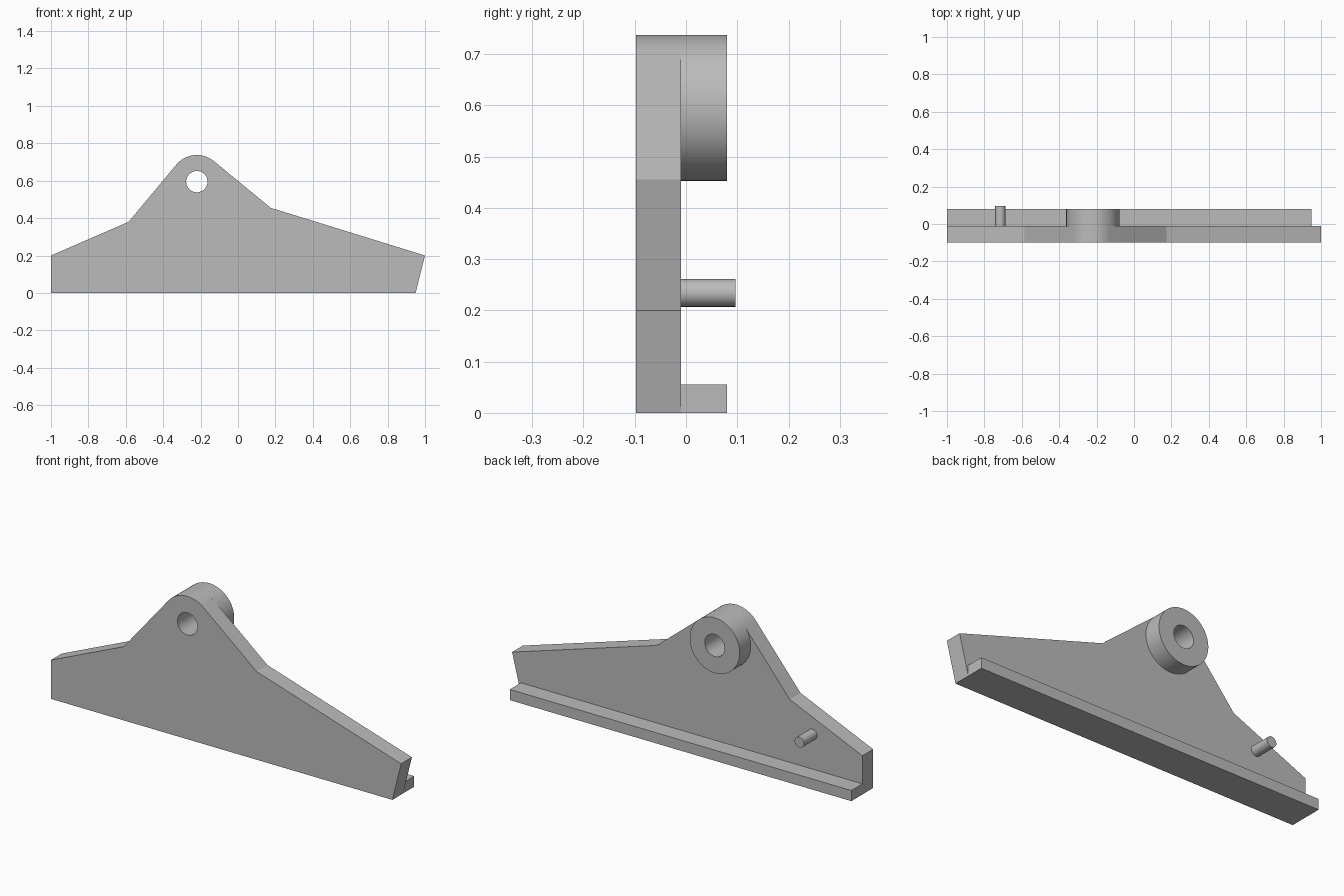
import bpy, bmesh
from math import sin, cos, pi, atan2, acos, hypot
from mathutils import Vector

cube = bpy.data.objects.get("Cube")
if cube:
    bpy.data.objects.remove(cube, do_unlink=True)

GREY = (0.5, 0.5, 0.5, 1)
grey = bpy.data.materials.new("plain grey")
grey.use_nodes = True
grey.diffuse_color = GREY
grey.node_tree.nodes["Principled BSDF"].inputs["Base Color"].default_value = GREY

FRONT, MID, BACK, PIN_END = -0.098, -0.01, 0.08, 0.097
PIVOT, BOSS_R, HOLE_R = (-0.22, 0.595), 0.1425, 0.057


def arc(centre, radius, start, end, steps):
    """Points from one angle to another, both included."""
    angles = [start + (end - start) * i / steps for i in range(steps + 1)]
    return [(centre[0] + radius * cos(a), centre[1] + radius * sin(a)) for a in angles]


def circle(centre, radius, steps=64):
    return arc(centre, radius, 0, 2 * pi, steps)[:-1]


def tangent_angle(point, side):
    """Angle on the boss rim where a line from the point touches it."""
    dx, dz = point[0] - PIVOT[0], point[1] - PIVOT[1]
    return atan2(dz, dx) + side * acos(BOSS_R / hypot(dx, dz))


def extrude(name, loops, y0, y1):
    """Fill an x-z outline with optional holes and extrude it along y."""
    bm = bmesh.new()
    edges = []
    for loop in loops:
        verts = [bm.verts.new((x, y0, z)) for x, z in loop]
        edges += [bm.edges.new((a, b)) for a, b in zip(verts, verts[1:] + verts[:1])]
    bmesh.ops.triangle_fill(bm, edges=edges, use_beauty=True, normal=(0, -1, 0))
    result = bmesh.ops.extrude_face_region(bm, geom=bm.faces[:], use_keep_orig=True)
    moved = [g for g in result["geom"] if isinstance(g, bmesh.types.BMVert)]
    bmesh.ops.translate(bm, verts=moved, vec=Vector((0, y1 - y0, 0)))
    bmesh.ops.recalc_face_normals(bm, faces=bm.faces[:])
    mesh = bpy.data.meshes.new(name)
    bm.to_mesh(mesh)
    bm.free()
    mesh.materials.append(grey)
    obj = bpy.data.objects.new(name, mesh)
    bpy.context.collection.objects.link(obj)
    bpy.ops.object.select_all(action='DESELECT')
    obj.select_set(True)
    bpy.context.view_layer.objects.active = obj
    bpy.ops.object.shade_smooth_by_angle(angle=pi / 9)
    return obj


hole = circle(PIVOT, HOLE_R)

# Main plate: sloping shoulders run tangent into the rounded head
left_shoulder, right_shoulder = (0.175, 0.455), (-0.585, 0.38)
head = arc(PIVOT, BOSS_R, tangent_angle(left_shoulder, 1),
           tangent_angle(right_shoulder, -1) + 2 * pi, 24)
outline = [(-1, 0), (0.95, 0), (1, 0.2), left_shoulder, *head, right_shoulder, (-1, 0.2)]
extrude("plate", [outline, hole], FRONT, MID)

# Round boss with the pivot hole carried through
extrude("pivot_boss", [circle(PIVOT, BOSS_R), hole], MID, BACK)

# Ledge along the bottom of the back
extrude("bottom_ledge", [[(-1, 0), (0.95, 0), (0.95, 0.055), (-1, 0.055)]], MID, BACK)

# Small pin on the back
extrude("pin", [circle((-0.715, 0.234), 0.027, 32)], MID, PIN_END)
